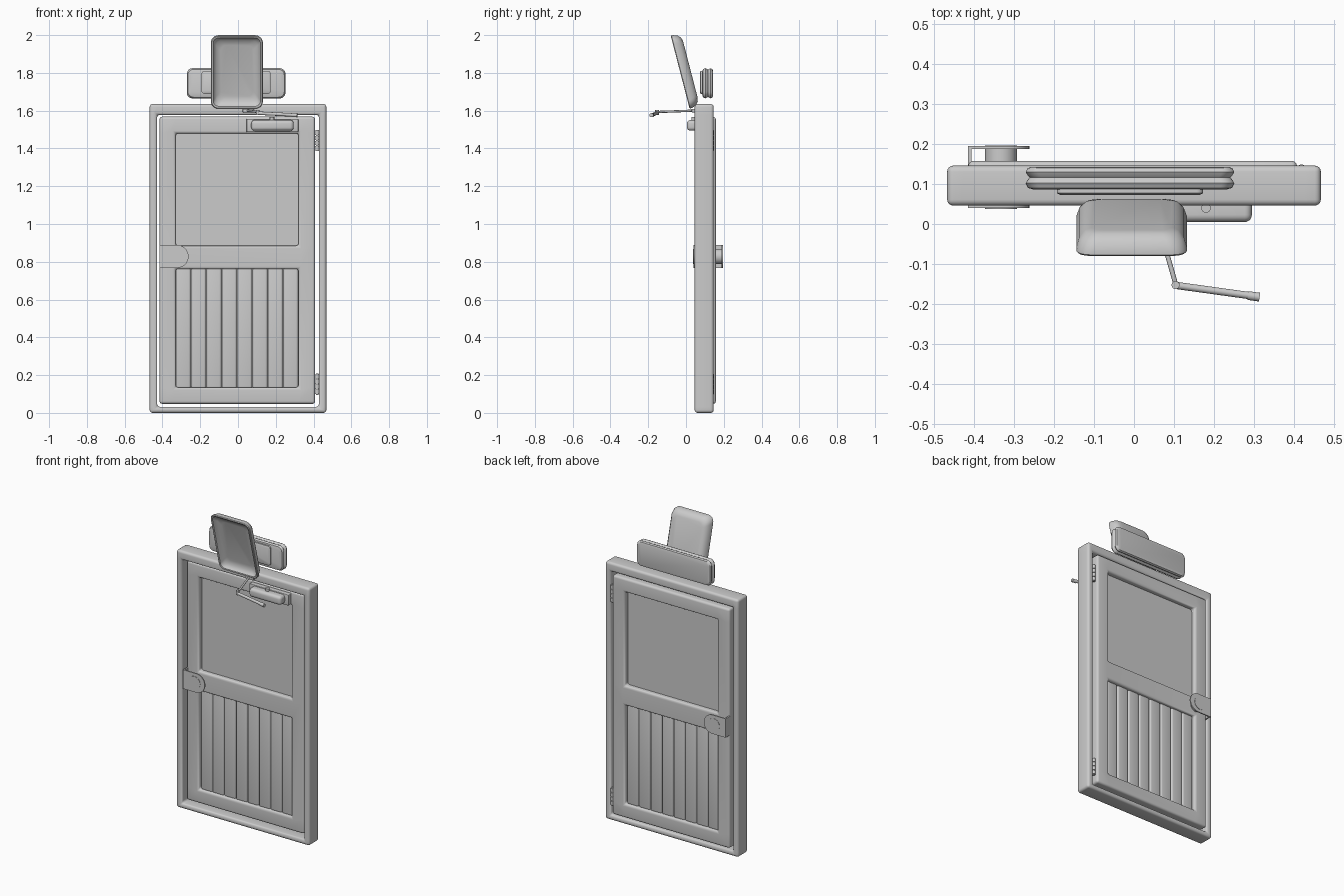
import bpy, bmesh, math
from mathutils import Vector

if "Cube" in bpy.data.objects:
    bpy.data.objects.remove(bpy.data.objects["Cube"])


def finish(bm, name, loc=(0, 0, 0), rot_x=0.0, angle=40):
    bmesh.ops.recalc_face_normals(bm, faces=bm.faces)
    me = bpy.data.meshes.new(name)
    bm.to_mesh(me)
    bm.free()
    ob = bpy.data.objects.new(name, me)
    bpy.context.collection.objects.link(ob)
    ob.location = loc
    ob.rotation_euler.x = rot_x
    bpy.ops.object.select_all(action='DESELECT')
    bpy.context.view_layer.objects.active = ob
    ob.select_set(True)
    bpy.ops.object.shade_smooth_by_angle(angle=math.radians(angle))
    return ob


def bevel_sharp(bm, width, seg):
    edges = [e for e in bm.edges if len(e.link_faces) == 2 and e.calc_face_angle() > 0.5]
    bmesh.ops.bevel(bm, geom=edges, offset=width, segments=seg, profile=0.5, affect='EDGES')


def box(name, lo, hi, bev=0.0, seg=3):
    bm = bmesh.new()
    bmesh.ops.create_cube(bm, size=1)
    for v in bm.verts:
        v.co = Vector([(l + h) / 2 + c * (h - l) for l, h, c in zip(lo, hi, v.co)])
    if bev:
        bevel_sharp(bm, bev, seg)
    return finish(bm, name)


def lattice(name, xs, zs, holes, y0, y1, bev):
    """Slab with rectangular openings, cut from a grid of cells."""
    bm = bmesh.new()
    vs = [[bm.verts.new((x, y0, z)) for z in zs] for x in xs]
    for i in range(len(xs) - 1):
        for j in range(len(zs) - 1):
            if (i, j) not in holes:
                bm.faces.new((vs[i][j], vs[i + 1][j], vs[i + 1][j + 1], vs[i][j + 1]))
    res = bmesh.ops.extrude_face_region(bm, geom=bm.faces[:])
    for g in res['geom']:
        if isinstance(g, bmesh.types.BMVert):
            g.co.y = y1
    bmesh.ops.recalc_face_normals(bm, faces=bm.faces)
    bevel_sharp(bm, bev, 4)
    return finish(bm, name)


def loft(name, rings, loc, rot_x=0.0):
    """Rounded rectangles (width, height, radius, depth) joined along y."""
    bm = bmesh.new()
    loops = []
    for w, h, r, y in rings:
        loop = []
        for q, (sx, sz) in enumerate(((1, 1), (-1, 1), (-1, -1), (1, -1))):
            for k in range(7):
                a = math.pi / 2 * (q + k / 6)
                loop.append(bm.verts.new((sx * (w / 2 - r) + r * math.cos(a), y,
                                          sz * (h / 2 - r) + r * math.sin(a))))
        loops.append(loop)
    for a, b in zip(loops, loops[1:]):
        for i in range(len(a)):
            j = (i + 1) % len(a)
            bm.faces.new((a[i], a[j], b[j], b[i]))
    bm.faces.new(loops[0])
    bm.faces.new(loops[-1])
    return finish(bm, name, loc, rot_x)


def rod(name, p, q, r, seg=16):
    p, q = Vector(p), Vector(q)
    bm = bmesh.new()
    bmesh.ops.create_cone(bm, cap_ends=True, segments=seg, radius1=r, radius2=r, depth=(q - p).length)
    bm.transform((q - p).to_track_quat('Z', 'Y').to_matrix().to_4x4())
    return finish(bm, name, (p + q) / 2)


# Outer frame and door leaf
lattice("door_frame", [-0.4675, -0.428, 0.428, 0.4675], [0, 0.032, 1.578, 1.635],
        {(1, 1)}, 0.046, 0.146, 0.015)
lattice("door_leaf", [-0.415, -0.33, 0.32, 0.408], [0.048, 0.135, 0.762, 0.885, 1.48, 1.568],
        {(1, 1), (1, 3)}, 0.077, 0.158, 0.014)

# Window pane and lower planks
box("window_pane", (-0.34, 0.108, 0.875), (0.33, 0.126, 1.49))
box("plank_backing", (-0.34, 0.113, 0.125), (0.33, 0.121, 0.772))
pitch = 0.65 / 8
for i in range(8):
    x = -0.33 + pitch * i
    box(f"plank_{i + 1}", (x + 0.001, 0.096, 0.128), (x + pitch - 0.001, 0.138, 0.768), 0.012, 4)

# Lock: edge plate joining a rounded plate on each side, with a knob disc
for side, ya, yb, out in (("front", 0.04, 0.047, -1), ("back", 0.188, 0.195, 1)):
    bm = bmesh.new()
    pts = [(-0.413, 0.888), (-0.413, 0.768)]
    pts += [(-0.322 + 0.06 * math.cos(a), 0.828 + 0.06 * math.sin(a))
            for a in [math.pi * (k / 20 - 0.5) for k in range(21)]]
    f = bm.faces.new([bm.verts.new((x, ya, z)) for x, z in pts])
    res = bmesh.ops.extrude_face_region(bm, geom=[f])
    for g in res['geom']:
        if isinstance(g, bmesh.types.BMVert):
            g.co.y = yb
    finish(bm, f"lock_plate_{side}")
    outer = ya if out < 0 else yb
    rod(f"lock_disc_{side}", (-0.333, 0.117, 0.828), (-0.333, outer + out * 0.002, 0.828), 0.04, 32)
box("lock_edge_plate", (-0.415, 0.04, 0.768), (-0.406, 0.195, 0.888))

# Hinges
for n, z0 in (("lower", 0.1), ("upper", 1.39)):
    for k in range(4):
        z = z0 + 0.027 * k
        rod(f"hinge_{n}_knuckle_{k + 1}", (0.419, 0.138, z), (0.419, 0.138, z + 0.023), 0.011)
    rod(f"hinge_{n}_pin", (0.419, 0.138, z0 - 0.004), (0.419, 0.138, z0 + 0.108), 0.006)

# Door closer with folding arm
box("closer_plate", (0.045, 0.048, 1.487), (0.32, 0.08, 1.556), 0.004)
box("closer_body", (0.07, 0.005, 1.494), (0.295, 0.07, 1.55), 0.018, 5)
rod("closer_spindle", (0.18, 0.04, 1.54), (0.18, 0.04, 1.566), 0.012)
box("arm_bracket", (0.025, 0.03, 1.59), (0.085, 0.05, 1.61), 0.004)
rod("arm_link", (0.05, 0.04, 1.6), (0.105, -0.153, 1.593), 0.006)
rod("arm_joint", (0.104, -0.153, 1.578), (0.104, -0.153, 1.604), 0.01)
rod("arm_lever", (0.1, -0.153, 1.587), (0.295, -0.18, 1.577), 0.009)
rod("arm_tip", (0.285, -0.179, 1.577), (0.314, -0.183, 1.576), 0.011)

# Sign box above the frame: two rounded layers and a small front plate
loft("sign_box", [(0.48, 0.12, 0.02, 0.086), (0.51, 0.148, 0.03, 0.09), (0.522, 0.16, 0.03, 0.102),
                  (0.51, 0.15, 0.03, 0.112), (0.502, 0.142, 0.03, 0.116), (0.51, 0.15, 0.03, 0.12),
                  (0.522, 0.16, 0.03, 0.13), (0.512, 0.15, 0.03, 0.14), (0.49, 0.13, 0.02, 0.143)],
     (-0.01, 0, 1.745))
loft("sign_front_plate", [(0.35, 0.105, 0.012, 0.073), (0.366, 0.122, 0.016, 0.077),
                          (0.366, 0.122, 0.016, 0.09)], (-0.01, 0, 1.75))

# Tilted lamp tray with recessed front
loft("lamp_tray", [(0.2, 0.31, 0.03, 0.055), (0.235, 0.35, 0.04, 0.05), (0.262, 0.383, 0.045, 0.034),
                   (0.276, 0.398, 0.042, 0.012), (0.276, 0.4, 0.04, 0.003), (0.268, 0.392, 0.036, -0.001),
                   (0.25, 0.375, 0.03, 0.001), (0.24, 0.365, 0.03, 0.01), (0.218, 0.335, 0.03, 0.024),
                   (0.17, 0.28, 0.03, 0.029)],
     (-0.006, -0.03, 1.804), math.radians(14.5))
